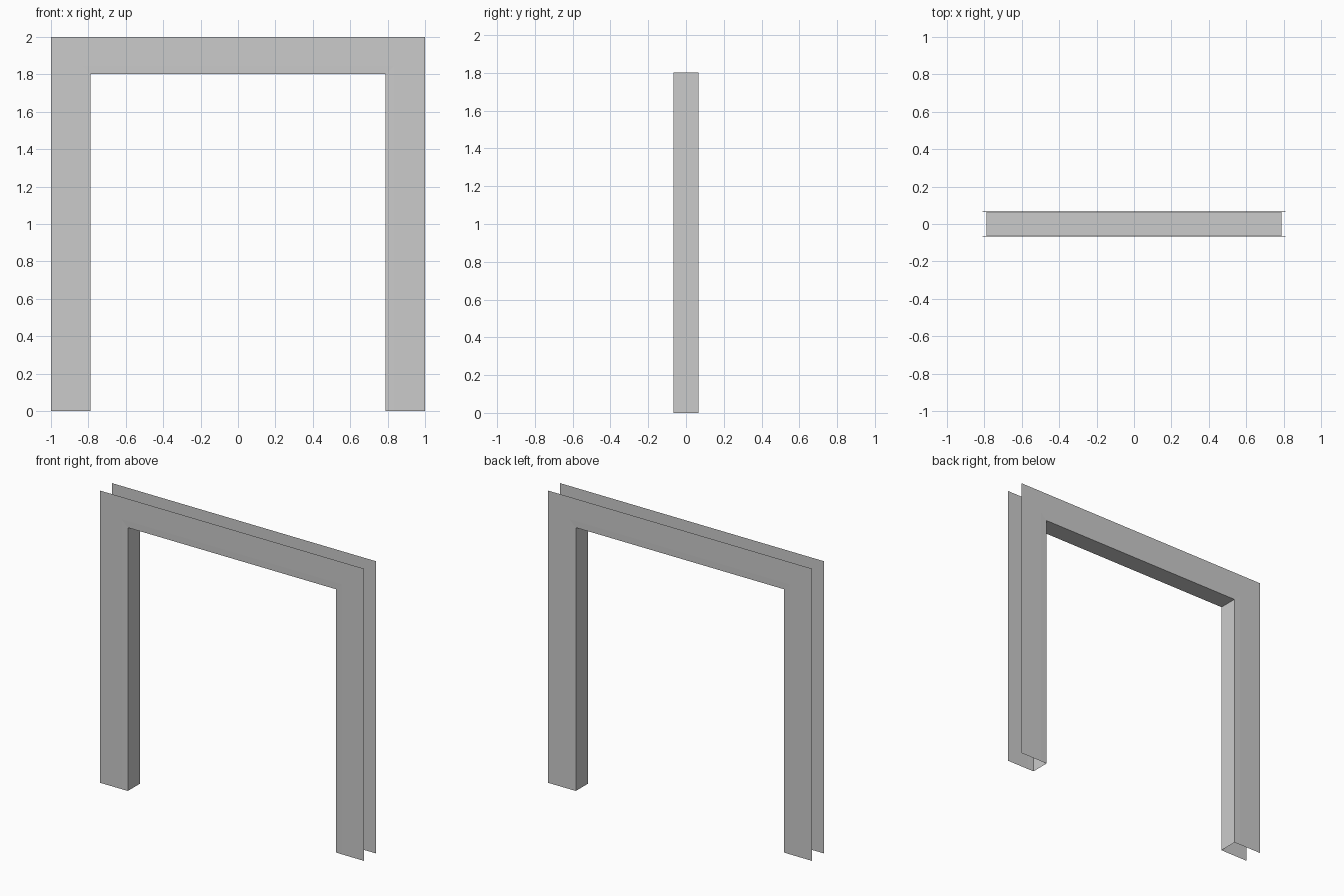
import bpy

cube = bpy.data.objects.get("Cube")
if cube:
    bpy.data.objects.remove(cube)

# Plain grey paint
grey = bpy.data.materials.new("grey_paint")
grey.use_nodes = True
colour = (0.6, 0.6, 0.6, 1)
grey.diffuse_color = colour
grey.node_tree.nodes["Principled BSDF"].inputs["Base Color"].default_value = colour

DEPTH = 0.066                 # half depth of the frame
OUTER = (1.0, 2.0)            # half width and height of each outline
REBATE = (0.835, 1.847)
OPENING = (0.788, 1.802)


def arch(size, y):
    """Doorway outline: up the right leg, across the head, down the left leg."""
    w, h = size
    return [(-w, y, 0), (-w, y, h), (w, y, h), (w, y, 0)]


def sheet(name, first, second, flip=False):
    """Bridge two doorway outlines with one face per leg and one for the head."""
    faces = [(i, i + 1, i + 5, i + 4) for i in range(3)]
    if flip:
        faces = [f[::-1] for f in faces]
    mesh = bpy.data.meshes.new(name)
    mesh.from_pydata(first + second, [], faces)
    mesh.materials.append(grey)
    obj = bpy.data.objects.new(name, mesh)
    bpy.context.collection.objects.link(obj)
    return obj


# Flat casings with a narrow, barely sunken lip on both sides of the wall
for side, sign in (("front", -1), ("back", 1)):
    y = sign * DEPTH
    back = sign > 0
    sheet(side + "_casing", arch(OUTER, y), arch(REBATE, y), back)
    sheet(side + "_lip", arch(REBATE, y), arch(OPENING, y - sign * 0.001), back)

# Jambs and head lining the opening
sheet("door_lining", arch(OPENING, 0.001 - DEPTH), arch(OPENING, DEPTH - 0.001))
